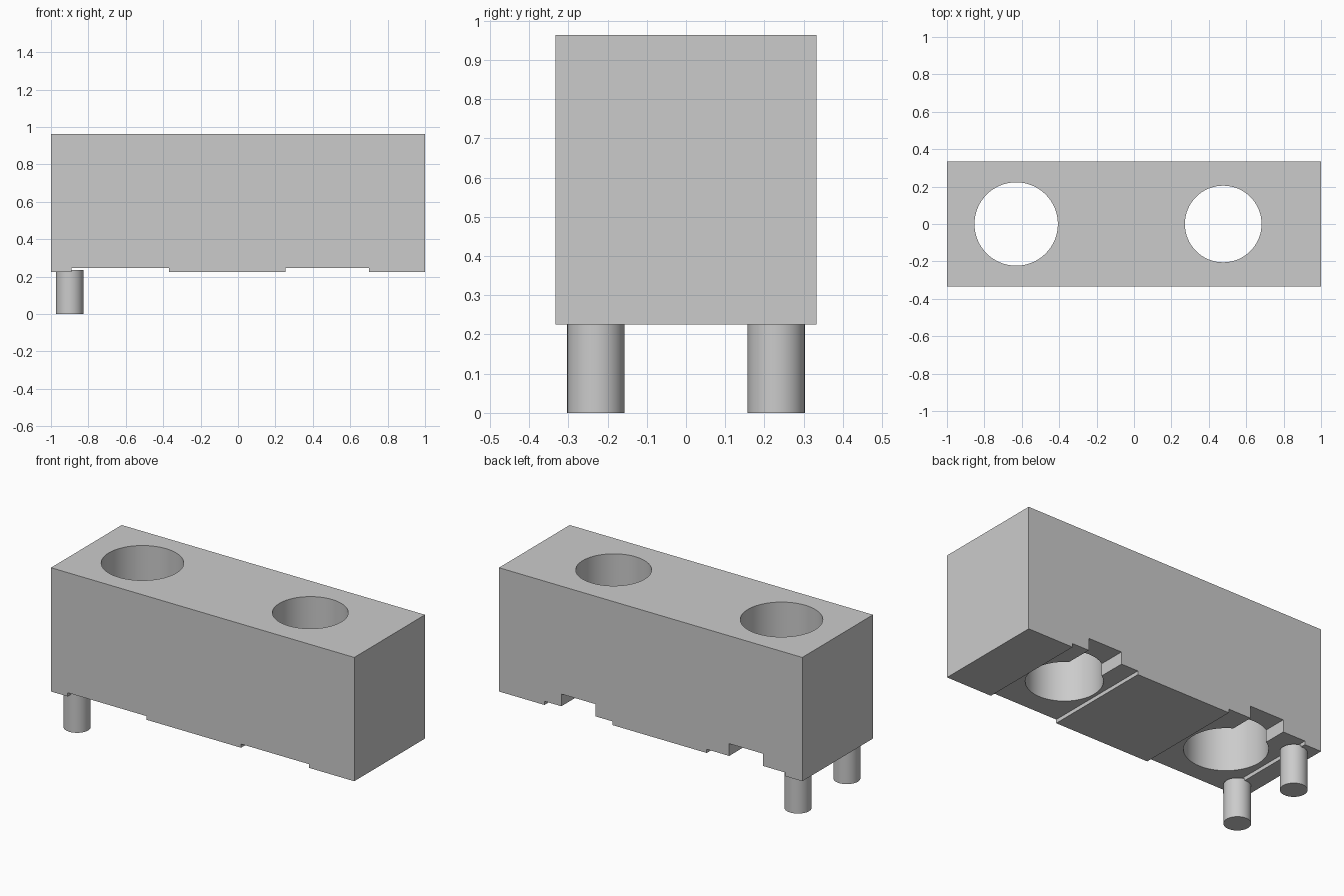
import bpy
import math

if "Cube" in bpy.data.objects:
    bpy.data.objects.remove(bpy.data.objects["Cube"], do_unlink=True)

GREY = (0.6, 0.6, 0.6, 1)
grey = bpy.data.materials.new("plain grey")
grey.use_nodes = True
grey.diffuse_color = GREY
grey.node_tree.nodes["Principled BSDF"].inputs["Base Color"].default_value = GREY


def finish(ob, name):
    ob.name = name
    ob.data.materials.append(grey)
    return ob


def box(name, x, y, z):
    """Box from (min, max) pairs."""
    spans = (x, y, z)
    bpy.ops.mesh.primitive_cube_add(size=1, location=[(a + b) / 2 for a, b in spans])
    ob = bpy.context.object
    ob.scale = [b - a for a, b in spans]
    bpy.ops.object.transform_apply(location=False, rotation=False, scale=True)
    return finish(ob, name)


def cylinder(name, x, y, radius, z):
    bpy.ops.mesh.primitive_cylinder_add(
        vertices=64, radius=radius, depth=z[1] - z[0], location=(x, y, sum(z) / 2))
    return finish(bpy.context.object, name)


def cut(target, cutter):
    mod = target.modifiers.new(cutter.name, "BOOLEAN")
    mod.operation = "DIFFERENCE"
    mod.solver = "EXACT"
    mod.object = cutter
    bpy.context.view_layer.objects.active = target
    bpy.ops.object.modifier_apply(modifier=mod.name)
    bpy.data.objects.remove(cutter, do_unlink=True)


def smooth(ob):
    bpy.ops.object.select_all(action="DESELECT")
    ob.select_set(True)
    bpy.context.view_layer.objects.active = ob
    bpy.ops.object.shade_smooth_by_angle(angle=math.radians(30))


# Main block
BOTTOM, TOP, HALF_DEPTH = 0.225, 0.963, 0.333
block = box("block", (-1, 1), (-HALF_DEPTH, HALF_DEPTH), (BOTTOM, TOP))

# Each bore has a shallow channel across the underside and a notch to the back
for x, radius, channel in ((-0.63, 0.223, (-0.89, -0.37)),
                           (0.477, 0.205, (0.253, 0.70))):
    cut(block, box("channel_cutter", channel, (-0.5, 0.5), (0.1, 0.247)))
    cut(block, box("notch_cutter", (x - 0.112, x + 0.112), (0.1, 0.5), (0.1, 0.32)))
    cut(block, cylinder("bore_cutter", x, 0, radius, (0, 1.2)))
smooth(block)

# Locating pins
for side, y in (("front", -0.23), ("back", 0.23)):
    smooth(cylinder(side + "_pin", -0.90, y, 0.073, (0, BOTTOM + 0.01)))
